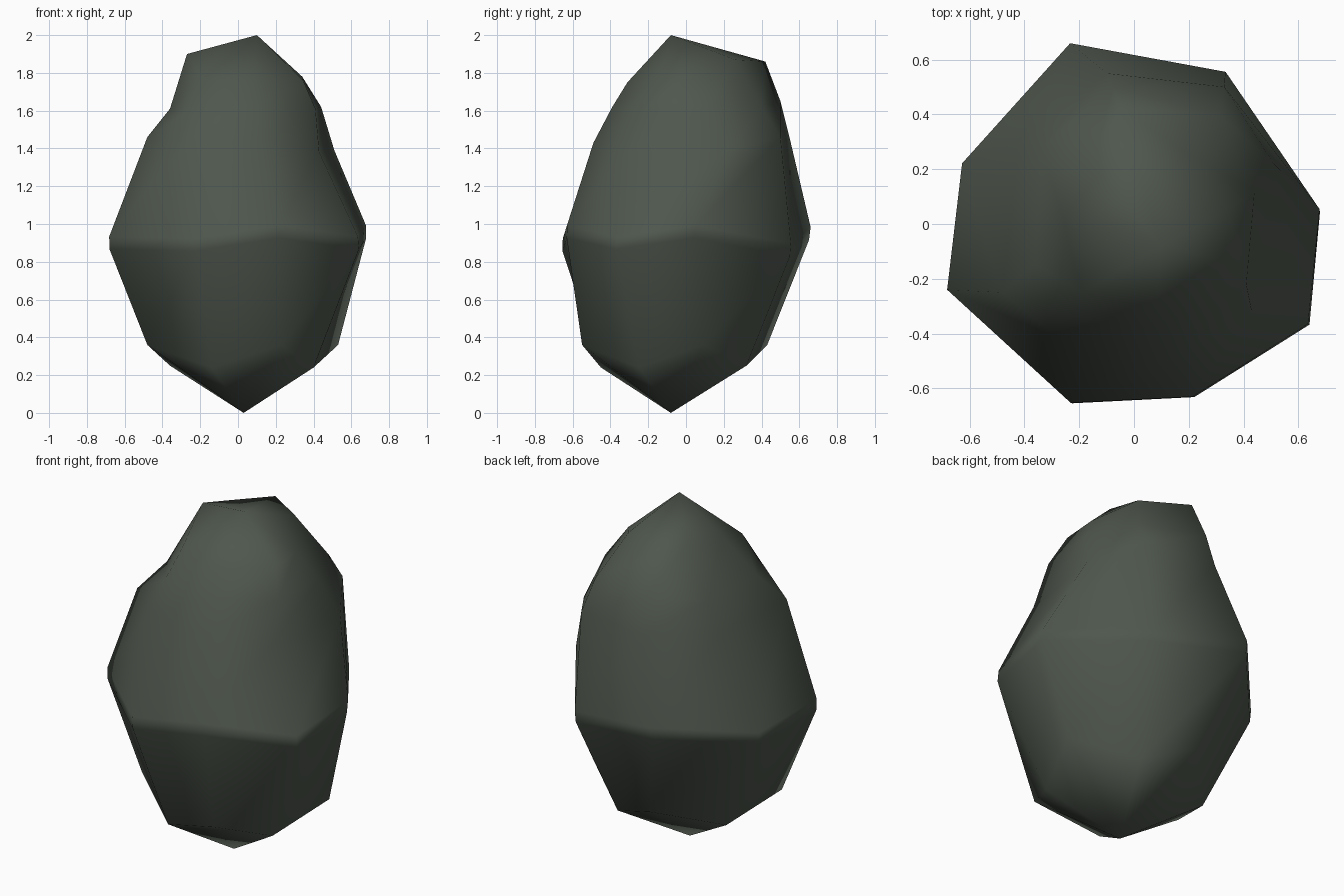
import bpy, bmesh, math

if "Cube" in bpy.data.objects:
    bpy.data.objects.remove(bpy.data.objects["Cube"])

# horizontal rings of the rock, eight points each, counter-clockwise from +x
bottom = (0.03, -0.08, 0.0)
top = (0.10, -0.08, 2.0)
low = [(.53, .09, .36), (.22, .32, .25), (-.07, .43, .36), (-.36, .14, .25),
       (-.48, -.205, .36), (-.14, -.45, .24), (.23, -.55, .36), (.40, -.25, .24)]
belly = [(.69, .04, .96), (.335, .56, .86), (-.24, .665, .95), (-.64, .22, .86),
         (-.695, -.24, .90), (-.23, -.665, .89), (.22, -.64, .96), (.65, -.37, .90)]
shoulder = [(.51, .22, 1.39), (.33, .50, 1.46), (-.10, .55, 1.45), (-.42, .30, 1.45),
            (-.48, -.25, 1.46), (-.27, -.42, 1.44), (.12, -.49, 1.43), (.43, -.32, 1.38)]
neck = [(.44, .12, 1.62), (.31, .40, 1.62), (-.08, .50, 1.65), (-.34, .28, 1.62),
        (-.36, -.145, 1.61), (-.24, -.33, 1.61), (.10, -.39, 1.62), (.41, -.22, 1.61)]
crown = [(.34, .05, 1.78), (.19, .26, 1.87), (-.05, .42, 1.86), (-.17, .23, 1.88),
         (-.27, .06, 1.90), (-.19, -.25, 1.77), (.08, -.31, 1.75), (.345, -.14, 1.76)]

# skin the rings and close them with a point at each end
bm = bmesh.new()
rings = [[bm.verts.new(p) for p in r] for r in (low, belly, shoulder, neck, crown)]
tip, peak = bm.verts.new(bottom), bm.verts.new(top)
for i in range(8):
    j = (i + 1) % 8
    bm.faces.new((tip, rings[0][j], rings[0][i]))
    for a, b in zip(rings, rings[1:]):
        bm.faces.new((a[i], a[j], b[j], b[i]))
    bm.faces.new((rings[-1][i], rings[-1][j], peak))
bmesh.ops.recalc_face_normals(bm, faces=bm.faces)

# narrow worn edge around the widest ridge
ridge = [bm.edges.get((rings[1][i], rings[1][(i + 1) % 8])) for i in range(8)]
bmesh.ops.bevel(bm, geom=ridge, offset=0.035, segments=1, profile=0.5, affect='EDGES')

mesh = bpy.data.meshes.new("rock")
bm.to_mesh(mesh)
bm.free()
rock = bpy.data.objects.new("rock", mesh)
bpy.context.collection.objects.link(rock)

# grey-green stone
stone = bpy.data.materials.new("grey green stone")
stone.diffuse_color = (0.078, 0.095, 0.074, 1)
stone.use_nodes = True
stone.node_tree.nodes["Principled BSDF"].inputs["Base Color"].default_value = stone.diffuse_color
mesh.materials.append(stone)

# soft shading across the facets, weighted to the large ones
bpy.context.view_layer.objects.active = rock
rock.select_set(True)
bpy.ops.object.shade_smooth_by_angle(angle=math.radians(60))
rock.modifiers.new("weighted normals", 'WEIGHTED_NORMAL')
